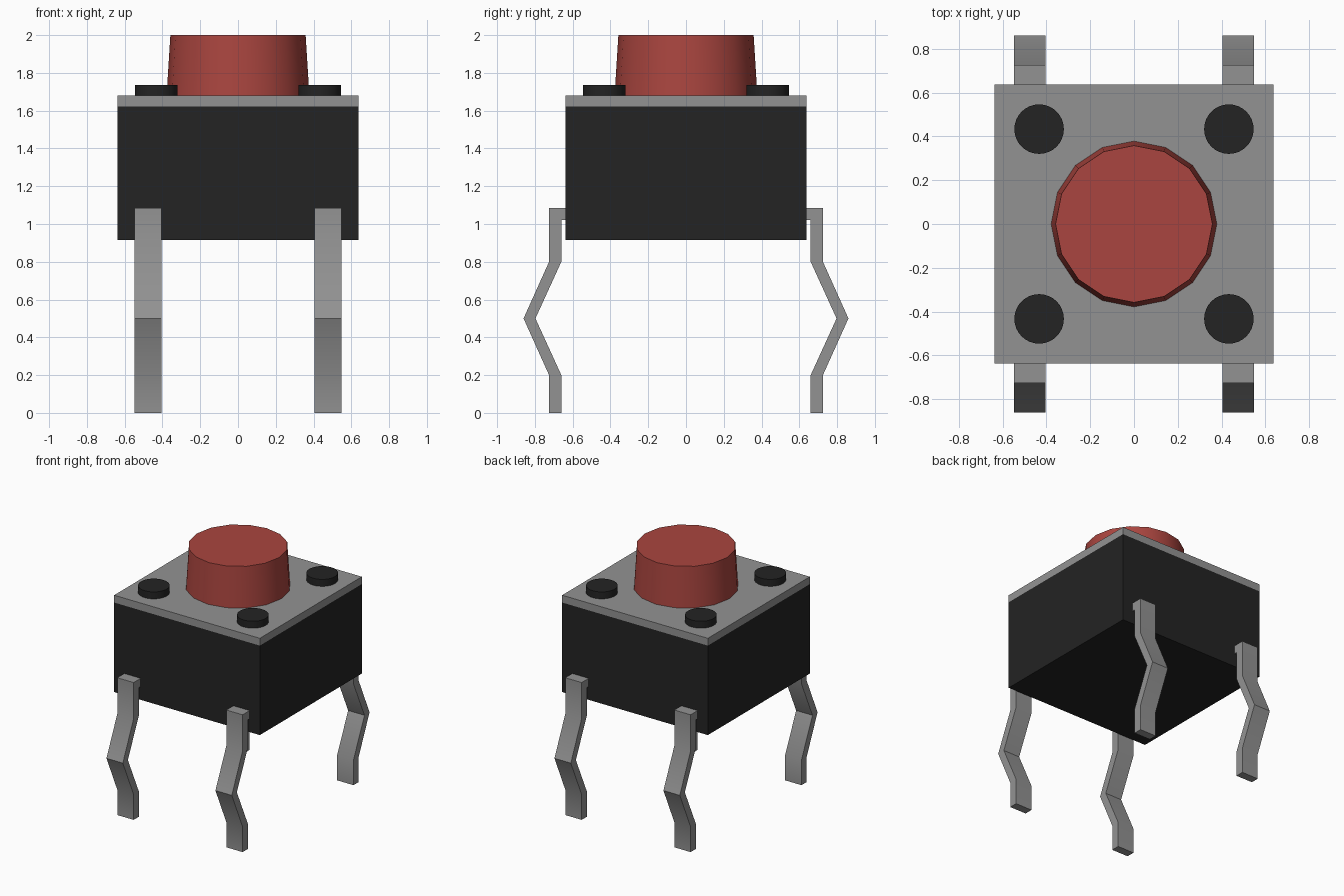
import bpy, bmesh, math

cube = bpy.data.objects.get("Cube")
if cube:
    bpy.data.objects.remove(cube, do_unlink=True)


def material(name, rgb):
    m = bpy.data.materials.new(name)
    m.use_nodes = True
    m.diffuse_color = (*rgb, 1)
    bsdf = next(n for n in m.node_tree.nodes if n.type == 'BSDF_PRINCIPLED')
    bsdf.inputs["Base Color"].default_value = (*rgb, 1)
    return m


red = material("red plastic", (0.40, 0.060, 0.050))
black = material("black plastic", (0.017, 0.017, 0.017))
metal = material("grey metal", (0.29, 0.29, 0.29))


def finish(name, bm, mat, smooth=False):
    bmesh.ops.recalc_face_normals(bm, faces=bm.faces[:])
    mesh = bpy.data.meshes.new(name)
    bm.to_mesh(mesh)
    bm.free()
    mesh.materials.append(mat)
    ob = bpy.data.objects.new(name, mesh)
    bpy.context.collection.objects.link(ob)
    if smooth:
        bpy.ops.object.select_all(action='DESELECT')
        ob.select_set(True)
        bpy.context.view_layer.objects.active = ob
        bpy.ops.object.shade_smooth_by_angle(angle=math.radians(30))
    return ob


def box(name, half, z0, z1, mat):
    bm = bmesh.new()
    bmesh.ops.create_cube(bm, size=1)
    for v in bm.verts:
        v.co = (v.co.x * 2 * half, v.co.y * 2 * half, z0 if v.co.z < 0 else z1)
    return finish(name, bm, mat)


def cone(name, x, y, r0, r1, z0, z1, sides, mat):
    bm = bmesh.new()
    bmesh.ops.create_cone(bm, cap_ends=True, segments=sides,
                          radius1=r0, radius2=r1, depth=z1 - z0)
    bmesh.ops.translate(bm, verts=bm.verts[:], vec=(x, y, (z0 + z1) / 2))
    return finish(name, bm, mat, True)


# Housing, cover plate and push button
box("housing", 0.637, 0.915, 1.622, black)
box("cover_plate", 0.637, 1.622, 1.68, metal)
cone("push_button", 0, 0, 0.378, 0.358, 1.68, 2.0, 16, red)

# Bent leg outline as (distance from centre, height)
LEG = [(0.60, 1.085), (0.725, 1.085), (0.725, 0.80), (0.86, 0.50),
       (0.725, 0.20), (0.725, 0), (0.66, 0), (0.66, 0.20),
       (0.797, 0.50), (0.66, 0.80), (0.66, 1.02), (0.60, 1.02)]


def leg(name, sx, sy):
    bm = bmesh.new()
    face = bm.faces.new([bm.verts.new((sx * 0.405, sy * d, z)) for d, z in LEG])
    ext = bmesh.ops.extrude_face_region(bm, geom=[face], use_keep_orig=True)
    verts = [g for g in ext["geom"] if isinstance(g, bmesh.types.BMVert)]
    bmesh.ops.translate(bm, verts=verts, vec=(sx * 0.143, 0, 0))
    return finish(name, bm, metal, True)


# One rivet and one leg at each corner
for sx, side in ((1, "left"), (-1, "right")):
    for sy, end in ((-1, "front"), (1, "back")):
        cone(f"{end}_{side}_rivet", sx * 0.433, sy * 0.433,
             0.113, 0.113, 1.68, 1.735, 32, black)
        leg(f"{end}_{side}_leg", sx, sy)
